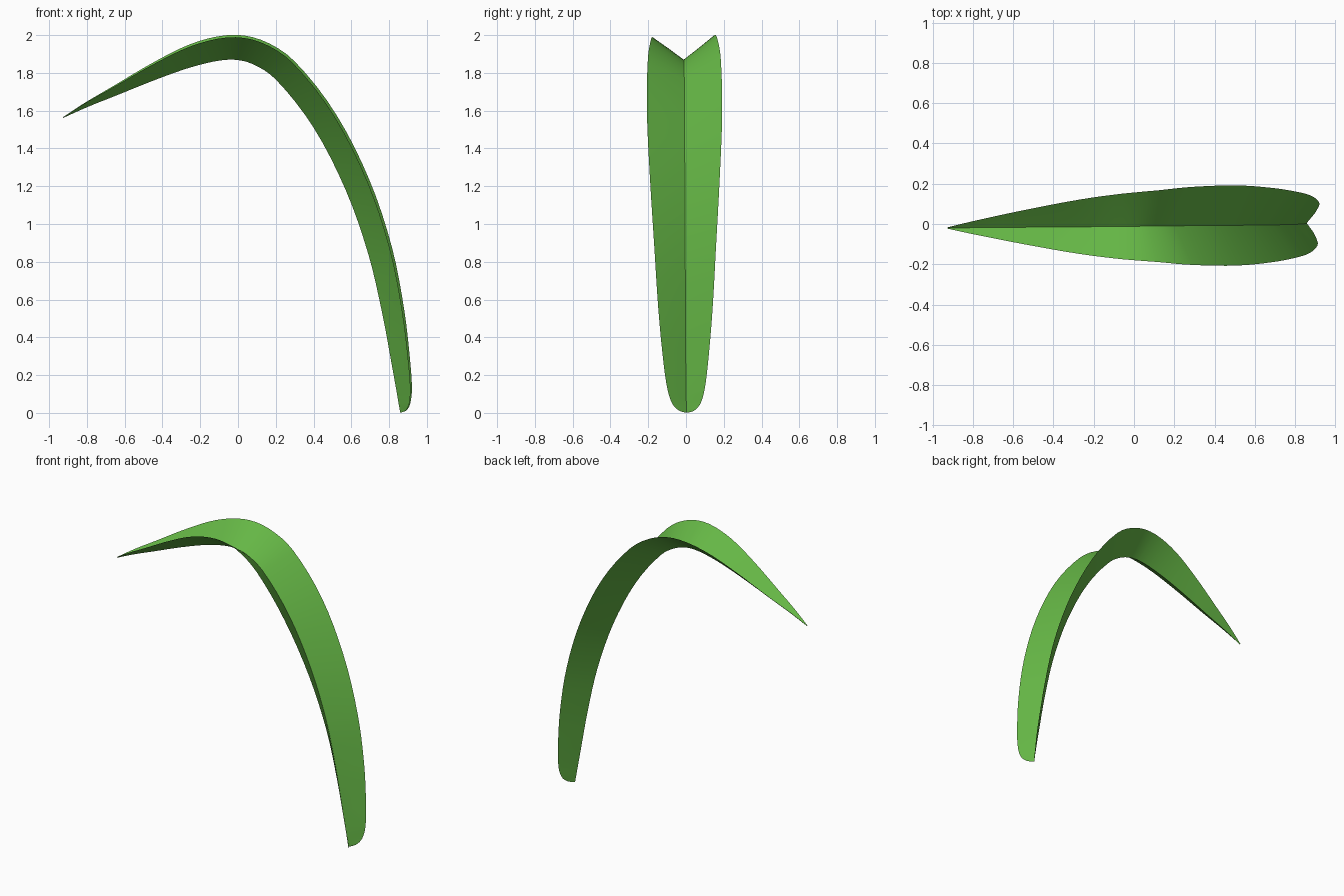
import bpy, bmesh, math
from mathutils import Vector

if "Cube" in bpy.data.objects:
    bpy.data.objects.remove(bpy.data.objects["Cube"])

# Stations along the midrib: x, z, half width, rise of the edges
stations = [
    (.858, .002, .012, .008), (.857, .010, .045, .036), (.852, .04, .075, .058),
    (.840, .11, .098, .078), (.815, .25, .118, .094), (.765, .52, .143, .112),
    (.690, .84, .163, .124), (.570, 1.18, .184, .130), (.400, 1.51, .199, .132),
    (.200, 1.765, .194, .132), (.070, 1.85, .178, .129), (-.05, 1.870, .163, .124),
    (-.22, 1.838, .138, .113), (-.42, 1.770, .103, .085), (-.64, 1.682, .062, .050),
    (-.80, 1.618, .030, .025), (-.925, 1.562, .003, .004)]


def smooth_rows(rows, steps):
    """Catmull-Rom interpolation through the stations."""
    pts = [Vector(r) for r in rows]
    out = []
    for i in range(len(pts) - 1):
        p1, p2 = pts[i], pts[i + 1]
        d01 = (p1 - pts[max(i - 1, 0)]).length
        d12 = (p2 - p1).length
        d23 = (pts[min(i + 2, len(pts) - 1)] - p2).length
        m1 = (p2 - pts[max(i - 1, 0)]) * (d12 / (d01 + d12))
        m2 = (pts[min(i + 2, len(pts) - 1)] - p1) * (d12 / (d12 + d23))
        for k in range(steps):
            t = k / steps
            out.append(p1 * (2*t**3 - 3*t**2 + 1) + m1 * (t**3 - 2*t**2 + t)
                       + p2 * (3*t**2 - 2*t**3) + m2 * (t**3 - t**2))
    return out + [pts[-1]]


# Leaf blade: V-shaped strip swept along the arching midrib
rows = smooth_rows(stations, 4)
bm = bmesh.new()
rings = []
for i, (x, z, w, h) in enumerate(rows):
    a, b = rows[max(i - 1, 0)], rows[min(i + 1, len(rows) - 1)]
    tx, tz = b[0] - a[0], b[1] - a[1]
    n = Vector((tz, 0, -tx)) / math.hypot(tx, tz)
    yc = .005 - .025 * i / (len(rows) - 1)
    ring = []
    for s in (-1, -.5, 0, .5, 1):
        p = Vector((x, yc + s * w, z)) + n * h * abs(s) * (1 + .05 * s)
        ring.append(bm.verts.new(p))
    rings.append(ring)
for r0, r1 in zip(rings, rings[1:]):
    for j in range(4):
        f = bm.faces.new((r0[j], r0[j + 1], r1[j + 1], r1[j]))
        f.smooth = True
bm.normal_update()
# Crisp crease along the midrib
for r0, r1 in zip(rings, rings[1:]):
    bm.edges.get((r0[2], r1[2])).smooth = False

mesh = bpy.data.meshes.new("leaf_blade")
bm.to_mesh(mesh)
bm.free()
leaf = bpy.data.objects.new("leaf_blade", mesh)
bpy.context.collection.objects.link(leaf)

mat = bpy.data.materials.new("leaf_green")
mat.diffuse_color = (.13, .47, .06, 1)
mat.use_nodes = True
mat.node_tree.nodes["Principled BSDF"].inputs["Base Color"].default_value = mat.diffuse_color
mesh.materials.append(mat)
